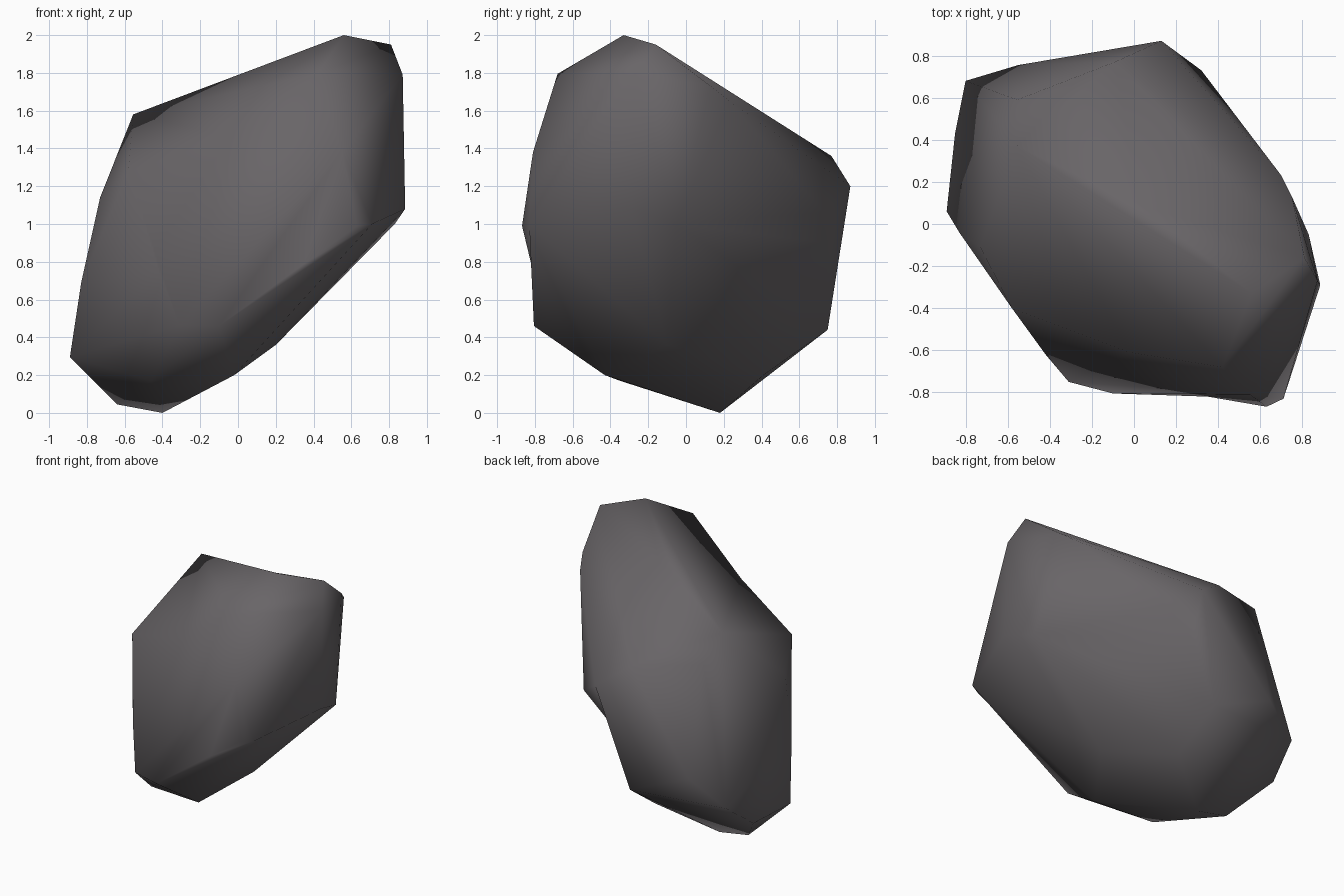
import bpy, bmesh, math
from mathutils import Vector
from mathutils.geometry import intersect_point_line

if "Cube" in bpy.data.objects:
    bpy.data.objects.remove(bpy.data.objects["Cube"])

# Corner points of the boulder, grouped by level
crown = [(.56, -.33, 2), (.81, -.16, 1.95), (.872, -.27, 1.79), (.42, -.68, 1.795),
         (.75, .13, 1.73), (.7, .23, 1.65), (-.555, .37, 1.58)]
shoulder = [(-.09, .77, 1.36), (-.555, .59, 1.43), (.55, -.81, 1.38), (-.58, -.4, 1.28),
            (-.73, -.11, 1.14), (.13, .87, 1.2), (.32, .73, 1.06)]
waist = [(.885, -.29, 1.08), (.83, -.05, 1), (.63, -.868, .99), (.71, -.83, 1),
         (-.55, .755, .65), (-.83, -.04, .69), (-.42, -.62, .75)]
foot = [(-.1, -.805, .46), (-.31, -.75, .465), (-.07, .75, .44),
        (-.8, .68, .47), (-.85, .43, .28), (-.89, .06, .295), (.2, -.1, .36),
        (-.04, .41, .2), (-.02, -.43, .2), (-.46, -.35, .17), (-.64, .19, .045),
        (-.4, .18, 0)]
# Shallow hollows: crown saddle, front brow, back flank, front underside
hollows = [(.03, .09, 1.735), (-.02, -.61, 1.46), (.12, .74, .9), (.35, -.82, .79)]


def edge_distance(edge, p):
    a, b = (v.co for v in edge.verts)
    t = min(1, max(0, intersect_point_line(p, a, b)[1]))
    return (a.lerp(b, t) - p).length


def press_in(bm, p):
    """Replace the two faces beside the nearest edge by a fan around p."""
    edge = min(bm.edges, key=lambda e: edge_distance(e, p))
    quad = bmesh.utils.face_join(list(edge.link_faces))
    centre = bmesh.ops.poke(bm, faces=[quad])["verts"][0]
    centre.co = p


# Wrap one skin around the corners, then press in the hollows
bm = bmesh.new()
for p in crown + shoulder + waist + foot:
    bm.verts.new(p)
bmesh.ops.convex_hull(bm, input=bm.verts[:])
loose = [v for v in bm.verts if not v.link_faces]
bmesh.ops.delete(bm, geom=loose, context='VERTS')
for p in hollows:
    press_in(bm, Vector(p))
bmesh.ops.recalc_face_normals(bm, faces=bm.faces[:])
mesh = bpy.data.meshes.new("boulder")
bm.to_mesh(mesh)
bm.free()

# Single dark stone colour
stone = bpy.data.materials.new("dark grey stone")
stone.diffuse_color = (.14, .13, .137, 1)
stone.use_nodes = True
stone.node_tree.nodes["Principled BSDF"].inputs["Base Color"].default_value = stone.diffuse_color
mesh.materials.append(stone)

boulder = bpy.data.objects.new("boulder", mesh)
bpy.context.collection.objects.link(boulder)
bpy.context.view_layer.objects.active = boulder
boulder.select_set(True)
bpy.ops.object.shade_smooth_by_angle(angle=math.radians(75))
